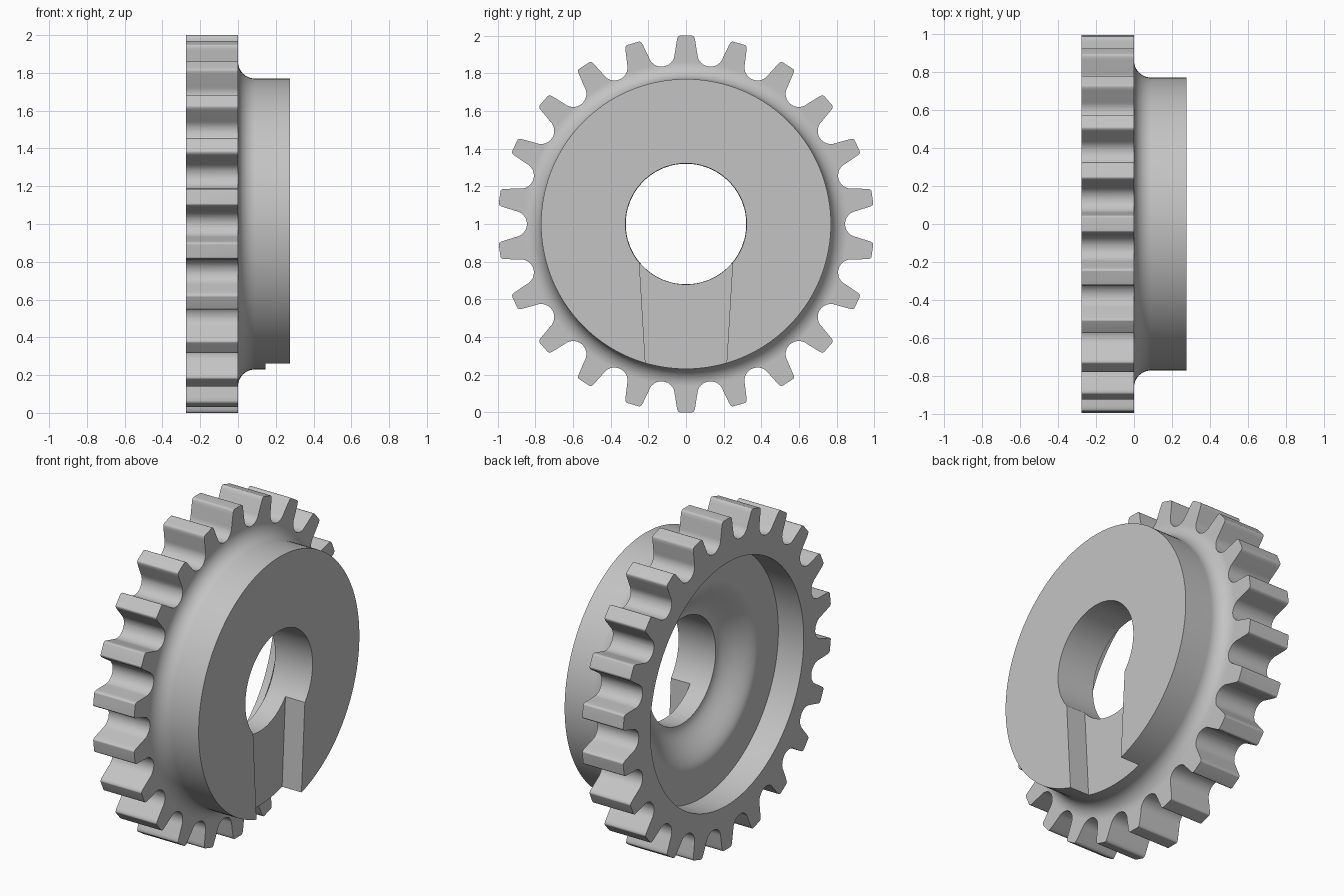
import bpy, bmesh
from math import sin, cos, pi, radians

TEETH = 22
PITCH = 2 * pi / TEETH

cube = bpy.data.objects.get("Cube")
if cube:
    bpy.data.objects.remove(cube, do_unlink=True)

grey = bpy.data.materials.new("plain grey")
grey.use_nodes = True
colour = (0.55, 0.55, 0.55, 1)
grey.diffuse_color = colour
grey.node_tree.nodes["Principled BSDF"].inputs["Base Color"].default_value = colour


def make_object(name, bm):
    bmesh.ops.recalc_face_normals(bm, faces=bm.faces)
    mesh = bpy.data.meshes.new(name)
    bm.to_mesh(mesh)
    bm.free()
    mesh.materials.append(grey)
    obj = bpy.data.objects.new(name, mesh)
    bpy.context.collection.objects.link(obj)
    return obj


def prism(name, outline, x0, x1):
    """Extrude a (y, z) outline along x."""
    bm = bmesh.new()
    face = bm.faces.new([bm.verts.new((x0, y, z)) for y, z in outline])
    new = bmesh.ops.extrude_face_region(bm, geom=[face])["geom"]
    verts = [v for v in new if isinstance(v, bmesh.types.BMVert)]
    bmesh.ops.translate(bm, verts=verts, vec=(x1 - x0, 0, 0))
    return make_object(name, bm)


def revolve(name, profile, steps):
    """Revolve a closed (x, radius) profile about the x axis."""
    bm = bmesh.new()
    rings = [[bm.verts.new((x, r * sin(2 * pi * i / steps), r * cos(2 * pi * i / steps)))
              for x, r in profile] for i in range(steps)]
    n = len(profile)
    for i in range(steps):
        a, b = rings[i], rings[(i + 1) % steps]
        for j in range(n):
            k = (j + 1) % n
            bm.faces.new((a[j], a[k], b[k], b[j]))
    return make_object(name, bm)


def arc(cx, cr, radius, start, end, n=10):
    return [(cx + radius * cos(radians(start + (end - start) * i / n)),
             cr + radius * sin(radians(start + (end - start) * i / n))) for i in range(n + 1)]


def cut(obj, cutter, operation):
    mod = obj.modifiers.new(operation.lower(), "BOOLEAN")
    mod.operation, mod.solver, mod.object = operation, "EXACT", cutter
    bpy.ops.object.select_all(action="DESELECT")
    bpy.context.view_layer.objects.active = obj
    obj.select_set(True)
    bpy.ops.object.modifier_apply(modifier=mod.name)
    bpy.data.objects.remove(cutter, do_unlink=True)


# Hub, web and rim: revolved section with outer fillet and dished back
fillet = arc(0.09, 0.86, 0.09, 180, 270)
lip = [(-0.105 + 0.13 * t * t * (3 - 2 * t), 0.55 - 0.23 * t) for t in (i / 14 for i in range(15))]
profile = ([(-0.275, 0.735), (-0.275, 1.1), (0, 1.1)] + fillet
           + [(0.275, 0.77), (0.275, 0.322)] + lip[::-1] + [(-0.105, 0.735)])
sprocket = revolve("sprocket_body", profile, 144)

# Tooth outline: half tooth, then round valley, mirrored and repeated
gap_y, gap_z = 0.915 * sin(PITCH / 2), 0.915 * cos(PITCH / 2)
half = [(0.034, 1.0), (0.041, 0.996), (0.046, 0.987), (0.049, 0.972)]
for i in range(9):
    a = PITCH / 2 + radians(10 + i * 10)
    half.append((gap_y - 0.07 * cos(a - PITCH), gap_z - 0.07 * sin(a - PITCH)))
valley = (0.845 * sin(PITCH / 2), 0.845 * cos(PITCH / 2))
half = half[:-1]
tooth = [(-y, z) for y, z in half[::-1]] + half + [valley]
outline = []
for i in range(TEETH):
    c, s = cos(i * PITCH), sin(i * PITCH)
    outline += [(y * c + z * s, z * c - y * s) for y, z in tooth]
cut(sprocket, prism("tooth_cutter", outline, -0.5, 0.5), "INTERSECT")

# Tapered drive slot in the hub face
slot = [(-0.26, 0), (0.26, 0), (0.21, -0.83), (-0.21, -0.83)]
cut(sprocket, prism("slot_cutter", slot, 0.145, 0.4), "DIFFERENCE")

# Shading and placement
sprocket.location.z = 1
bpy.ops.object.shade_smooth_by_angle(angle=radians(32))
weighted = sprocket.modifiers.new("weighted normals", "WEIGHTED_NORMAL")
weighted.keep_sharp = True
